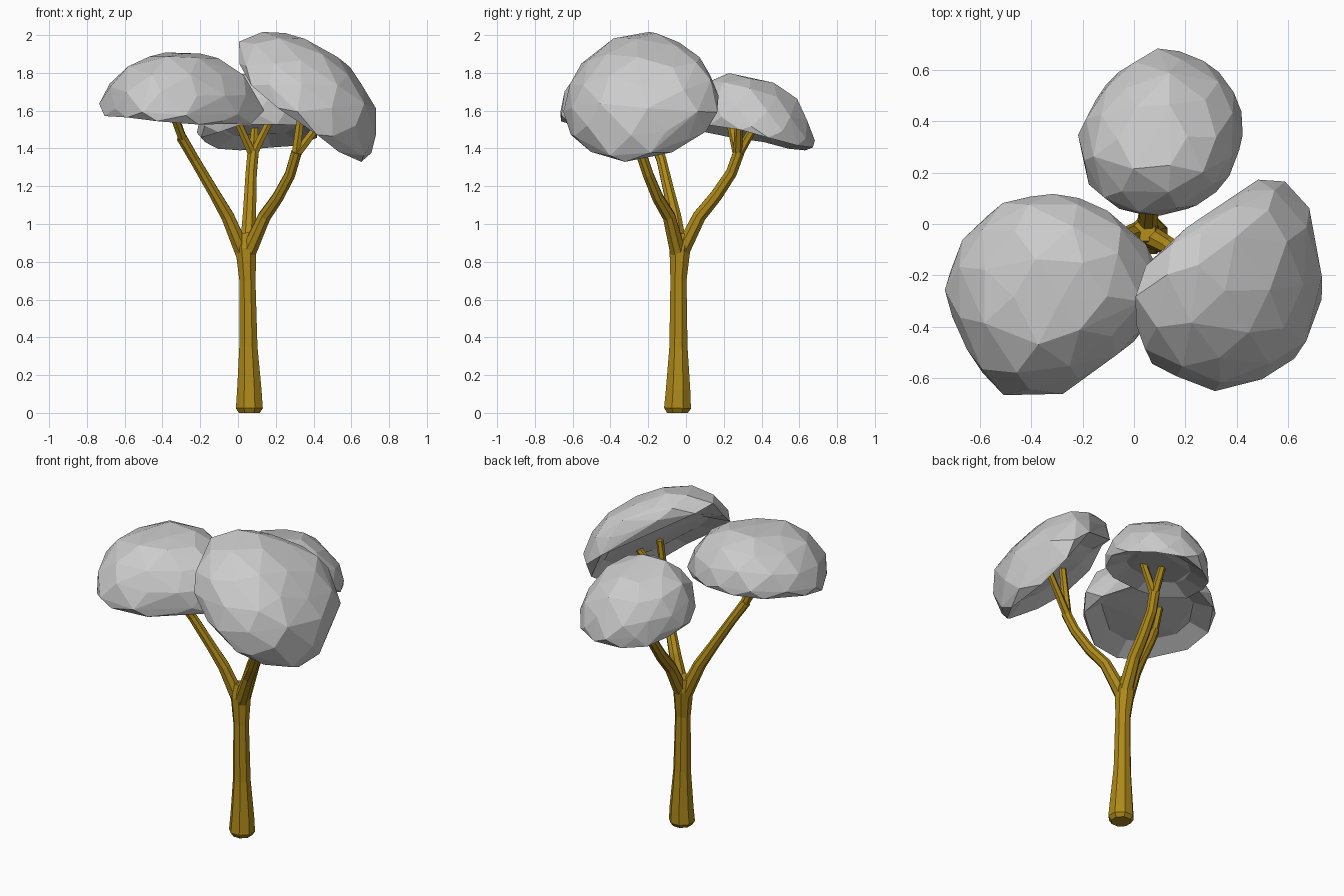
import bpy, bmesh, math, random
from mathutils import Vector, Matrix

if "Cube" in bpy.data.objects:
    bpy.data.objects.remove(bpy.data.objects["Cube"])

random.seed(4)
bark = bpy.data.materials.new("bark")
bark.diffuse_color = (0.42, 0.25, 0.01, 1)
bark.use_nodes = True
bark.node_tree.nodes["Principled BSDF"].inputs["Base Color"].default_value = bark.diffuse_color


def add_object(name, bm, material=None):
    bmesh.ops.recalc_face_normals(bm, faces=bm.faces)
    mesh = bpy.data.meshes.new(name)
    bm.to_mesh(mesh)
    bm.free()
    if material:
        mesh.materials.append(material)
    obj = bpy.data.objects.new(name, mesh)
    bpy.context.collection.objects.link(obj)


def limb(name, path, sides=8):
    """Tapered faceted tube through (x, y, z, radius) points."""
    bm = bmesh.new()
    pts = [Vector(p[:3]) for p in path]
    rings = []
    for i, p in enumerate(pts):
        tangent = pts[min(i + 1, len(pts) - 1)] - pts[max(i - 1, 0)]
        rot = Vector((0, 0, 1)).rotation_difference(tangent)
        ring = []
        for k in range(sides):
            a = math.tau * (k + 0.5) / sides
            ring.append(bm.verts.new(p + rot @ (Vector((math.cos(a), math.sin(a), 0)) * path[i][3])))
        rings.append(ring)
    for a, b in zip(rings, rings[1:]):
        for k in range(sides):
            j = (k + 1) % sides
            bm.faces.new((a[k], a[j], b[j], b[k]))
    bm.faces.new(rings[0][::-1])
    bm.faces.new(rings[-1])
    add_object(name, bm, bark)


def crown(name, center, normal, height, radii, lift=0.0, lift_angle=0.0, lean=(0, 0)):
    """Faceted dome: rim radius every 30 degrees, hollowed underside, tilted to normal.
    lift raises the rim towards lift_angle, lean shifts the top sideways."""
    bm = bmesh.new()
    levels = [(0.97, 0.0, 12), (1.0, 0.15, 12), (0.93, 0.45, 12),
              (0.74, 0.75, 9), (0.43, 0.95, 6), (0.0, 1.0, 1)]
    for i, (r, h, count) in enumerate(levels):
        for k in range(count):
            a = (k + (0.5 if i in (0, 2) else 0)) / count * 12
            k0 = int(a)
            rad = radii[k0 % 12] * (1 - a + k0) + radii[(k0 + 1) % 12] * (a - k0)
            rad *= r * random.uniform(0.97, 1.02)
            ang = math.radians(a * 30 + random.uniform(-4, 4))
            raised = h + (1 - h) * lift * max(0, math.cos(ang - math.radians(lift_angle)))
            z = height * raised + random.uniform(-0.015, 0.01)
            bm.verts.new((rad * math.cos(ang) + lean[0] * h, rad * math.sin(ang) + lean[1] * h, z))
    bmesh.ops.convex_hull(bm, input=bm.verts[:])
    bmesh.ops.delete(bm, geom=[v for v in bm.verts if not v.link_faces], context='VERTS')
    bmesh.ops.recalc_face_normals(bm, faces=bm.faces)
    under = [f for f in bm.faces if f.normal.z < -0.75]
    bmesh.ops.inset_region(bm, faces=under, thickness=0.1, depth=-0.07, use_even_offset=True)
    n = Vector(normal).normalized()
    u = (Vector((1, 0, 0)) - n * n.x).normalized()
    v = n.cross(u)
    frame = Matrix((u, v, n)).transposed().to_4x4()
    bm.transform(Matrix.Translation(center) @ frame)
    add_object(name, bm)


# Trunk, flaring at the foot and at the fork
limb("trunk", [(0.06, -0.045, 0.0, 0.06), (0.06, -0.045, 0.025, 0.077), (0.06, -0.042, 0.12, 0.07),
               (0.055, -0.04, 0.35, 0.052), (0.05, -0.04, 0.7, 0.046),
               (0.042, -0.032, 0.87, 0.06), (0.04, -0.025, 0.95, 0.045)])

# Main branches, each ending in a fork of twigs
branches = {
    "left": ([(0.03, -0.03, 0.84, 0.045), (-0.055, -0.06, 1.04, 0.037), (-0.13, -0.09, 1.17, 0.031),
              (-0.23, -0.13, 1.34, 0.028), (-0.3, -0.175, 1.46, 0.029)],
             [(-0.37, -0.3, 1.65), (-0.36, -0.2, 1.65)]),
    "right": ([(0.05, -0.04, 0.84, 0.045), (0.14, -0.09, 1.04, 0.036), (0.21, -0.15, 1.14, 0.032),
               (0.275, -0.2, 1.26, 0.03), (0.31, -0.24, 1.38, 0.03)],
              [(0.47, -0.2, 1.58), (0.345, -0.23, 1.66)]),
    "back": ([(0.05, -0.03, 0.84, 0.045), (0.06, 0.07, 1.04, 0.038), (0.065, 0.16, 1.15, 0.035),
              (0.07, 0.24, 1.27, 0.032), (0.08, 0.28, 1.38, 0.032)],
             [(-0.01, 0.23, 1.56), (0.17, 0.28, 1.55), (0.09, 0.37, 1.53)]),
}
for side, (path, tips) in branches.items():
    limb(side + "_branch", path)
    start = Vector(path[-1][:3]) * 0.85 + Vector(path[-2][:3]) * 0.15
    for i, tip in enumerate(tips):
        limb(f"{side}_twig_{i + 1}", [(*start, 0.025), (*tip, 0.021)], 6)

# Leaf crowns
crown("left_crown", (-0.3, -0.27, 1.565), (0.05, -0.07, 1), 0.34,
      [.43, .39, .38, .40, .43, .43, .43, .42, .45, .39, .33, .35], lift=0.15, lift_angle=90)
crown("back_crown", (0.11, 0.345, 1.465), (-0.06, 0.2, 1), 0.31,
      [.32, .34, .335, .35, .31, .30, .32, .34, .34, .32, .31, .32], lean=(-0.02, -0.07))
crown("right_crown", (0.31, -0.22, 1.6), (0.6, -0.1, 0.78), 0.35,
      [.45, .43, .47, .38, .33, .39, .46, .44, .42, .43, .43, .46], lift=0.5, lift_angle=115)
